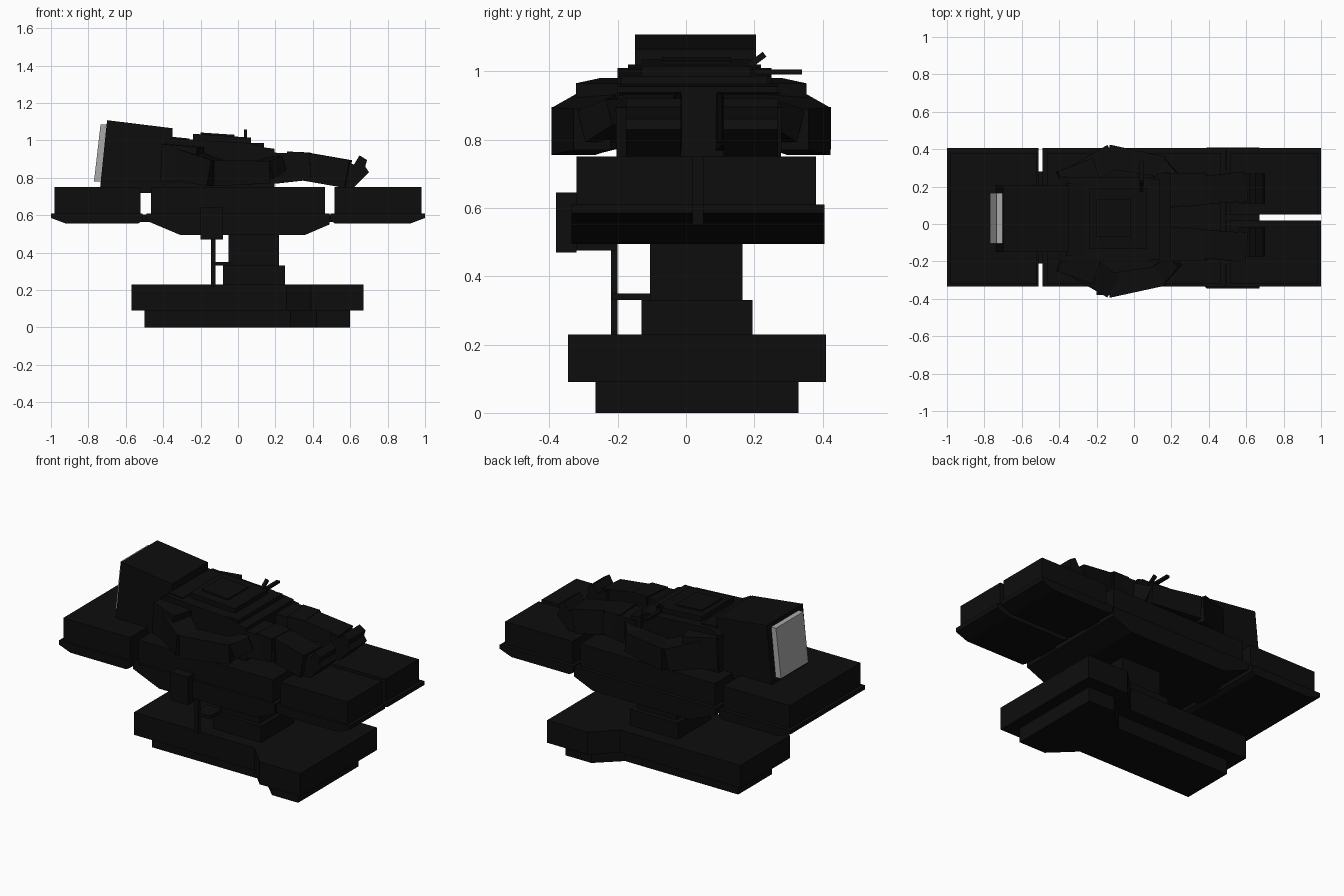
import bpy, bmesh
from mathutils import Vector

cube = bpy.data.objects.get("Cube")
if cube:
    bpy.data.objects.remove(cube, do_unlink=True)


def make_material(name, value):
    mat = bpy.data.materials.new(name)
    mat.use_nodes = True
    color = (value, value, value, 1)
    mat.diffuse_color = color
    mat.node_tree.nodes["Principled BSDF"].inputs["Base Color"].default_value = color
    return mat


black = make_material("near black", 0.004)
grey = make_material("light grey", 0.4)


def loft(name, rings, mat=black):
    """Closed solid joining two matching rings of points."""
    bm = bmesh.new()
    a, b = [[bm.verts.new(p) for p in ring] for ring in rings]
    n = len(a)
    bm.faces.new(a)
    bm.faces.new(b[::-1])
    for i in range(n):
        j = (i + 1) % n
        bm.faces.new((a[i], b[i], b[j], a[j]))
    bmesh.ops.recalc_face_normals(bm, faces=bm.faces)
    mesh = bpy.data.meshes.new(name)
    bm.to_mesh(mesh)
    bm.free()
    mesh.materials.append(mat)
    obj = bpy.data.objects.new(name, mesh)
    bpy.context.collection.objects.link(obj)
    return obj


def side_profile(name, pts, y0, y1, mat=black):
    return loft(name, [[(x, y, z) for x, z in pts] for y in (y0, y1)], mat)


def plan(name, pts, z0, z1):
    return loft(name, [[(x, y, z) for x, y in pts] for z in (z0, z1)])


def box(name, x, y, z):
    return plan(name, [(x[0], y[0]), (x[1], y[0]), (x[1], y[1]), (x[0], y[1])], *z)


def limb(name, start, end, size_a, size_b):
    """Tapered box from start to end; sizes are (width, height)."""
    start, end = Vector(start), Vector(end)
    side = Vector((0, 0, 1)).cross(end - start).normalized()
    up = (end - start).cross(side).normalized()
    rings = [[c + side * w * s / 2 + up * h * t / 2
              for s, t in ((-1, -1), (1, -1), (1, 1), (-1, 1))]
             for c, (w, h) in ((start, size_a), (end, size_b))]
    return loft(name, rings)


# Base with a flared foot end
def flared(x0, x1, flare, narrow, wide):
    a, b = flare
    return [(x0, narrow[0]), (a, narrow[0]), (b, wide[0]), (x1, wide[0]),
            (x1, wide[1]), (b, wide[1]), (a, narrow[1]), (x0, narrow[1])]


plan("base_plinth", flared(-.5, .6, (.28, .42), (-.13, .2), (-.265, .33)), 0, .09)
plan("base_body", flared(-.57, .67, (.26, .39), (-.21, .28), (-.345, .41)), .09, .23)

# Column
box("column_collar", (-.08, .25), (-.13, .195), (.23, .33))
box("column", (-.05, .22), (-.105, .165), (.33, .5))

# Table sections: a padded top above a wider chamfered tray
box("head_pad", (-.98, -.52), (-.32, .38), (.61, .75))
side_profile("head_tray", [(-1, .61), (-1, .585), (-.92, .555), (-.535, .555),
                           (-.51, .57), (-.51, .61)], -.335, .405)
box("middle_pad", (-.465, .465), (-.32, .38), (.61, .75))
side_profile("middle_tray", [(-.488, .61), (-.488, .57), (-.31, .495), (.36, .495),
                             (.488, .55), (.488, .61)], -.335, .405)
leg_tray = [(1, .61), (1, .585), (.92, .555), (.52, .555), (.495, .57), (.495, .61)]
for side, pad_y, tray_y in (("right", (-.32, .02), (-.335, .02)),
                            ("left", (.05, .38), (.05, .405))):
    box(side + "_leg_pad", (.515, .98), pad_y, (.61, .75))
    side_profile(side + "_leg_tray", leg_tray, *tray_y)
    mid = sum(tray_y) / 2
    box(side + "_leg_hinge", (.45, .55), (mid - .06, mid + .06), (.565, .605))
box("head_hinge", (-.55, -.45), (-.06, .13), (.565, .605))

# Control box with its support pole
box("control_box", (-.2, -.08), (-.38, -.32), (.47, .645))
box("support_pole", (-.145, -.12), (-.22, -.2), (.22, .5))
box("pole_bracket", (-.145, -.04), (-.215, -.1), (.33, .35))
box("bracket_arm", (-.19, -.1), (-.33, -.2), (.475, .5))

# Head block with a tilted plate on its crown
side_profile("head", [(-.7, 1.108), (-.35, 1.065), (-.35, .72), (-.74, .72)], -.15, .205)
side_profile("crown_plate", [(-.735, 1.085), (-.703, 1.085), (-.733, .78), (-.77, .78)],
             -.105, .165, grey)

# Torso, chest armour and belt
side_profile("torso", [(-.4, .98), (-.35, 1.01), (.07, .985), (.14, .965),
                       (.14, .74), (-.4, .74)], -.2, .25)
side_profile("chest_plate", [(-.24, 1.035), (.07, 1.015), (.07, .96), (-.24, .98)],
             -.13, .19)
side_profile("chest_inset", [(-.2, 1.042), (-.02, 1.03), (-.02, 1), (-.2, 1)], -.07, .13)
side_profile("collar", [(-.36, 1.02), (-.26, 1.01), (-.26, .9), (-.36, .9)], -.17, .22)
side_profile("upper_belt", [(.04, .987), (.14, .987), (.14, .75), (.04, .75)], -.19, .24)
side_profile("lower_belt", [(.12, .965), (.195, .955), (.195, .75), (.12, .75)], -.2, .27)

# Arms bent outward at the elbow, and legs with boots
for side, s in (("right", -1), ("left", 1)):
    c = .015

    def at(x, y, z):
        return (x, c + s * y, z)

    limb(side + "_shoulder", at(-.39, .2, .88), at(-.2, .26, .87), (.14, .2), (.16, .19))
    limb(side + "_upper_arm", at(-.3, .23, .87), at(-.12, .345, .825), (.15, .17), (.13, .14))
    limb(side + "_forearm", at(-.14, .345, .825), at(.16, .29, .83), (.13, .14), (.11, .12))
    limb(side + "_hand", at(.14, .28, .84), at(.22, .21, .88), (.11, .1), (.08, .08))

    y = .105 if s < 0 else .18
    y *= s
    z_shift = 0
    limb(side + "_thigh", (.16, y, .85), (.39, y + s * .01, .86), (.19, .17), (.16, .14))
    limb(side + "_knee", (.27, y, .865), (.38, y + s * .01, .865), (.18, .15), (.17, .14))
    limb(side + "_shin", (.36, y, .86), (.59, y + s * .02, .82), (.15, .15), (.16, .15))
    side_profile(side + "_boot", [(.56, .9), (.62, .87), (.65, .92), (.69, .895), (.68, .86),
                                  (.7, .83), (.62, .75), (.56, .75)],
                 y - .07, y + .09)

# Small tools by the left side of the chest
limb("upright_tool", (.04, .17, 1.005), (.04, .23, 1.05), (.018, .018), (.018, .018))
limb("flat_tool", (.04, .2, .998), (.04, .34, .998), (.022, .014), (.022, .014))
